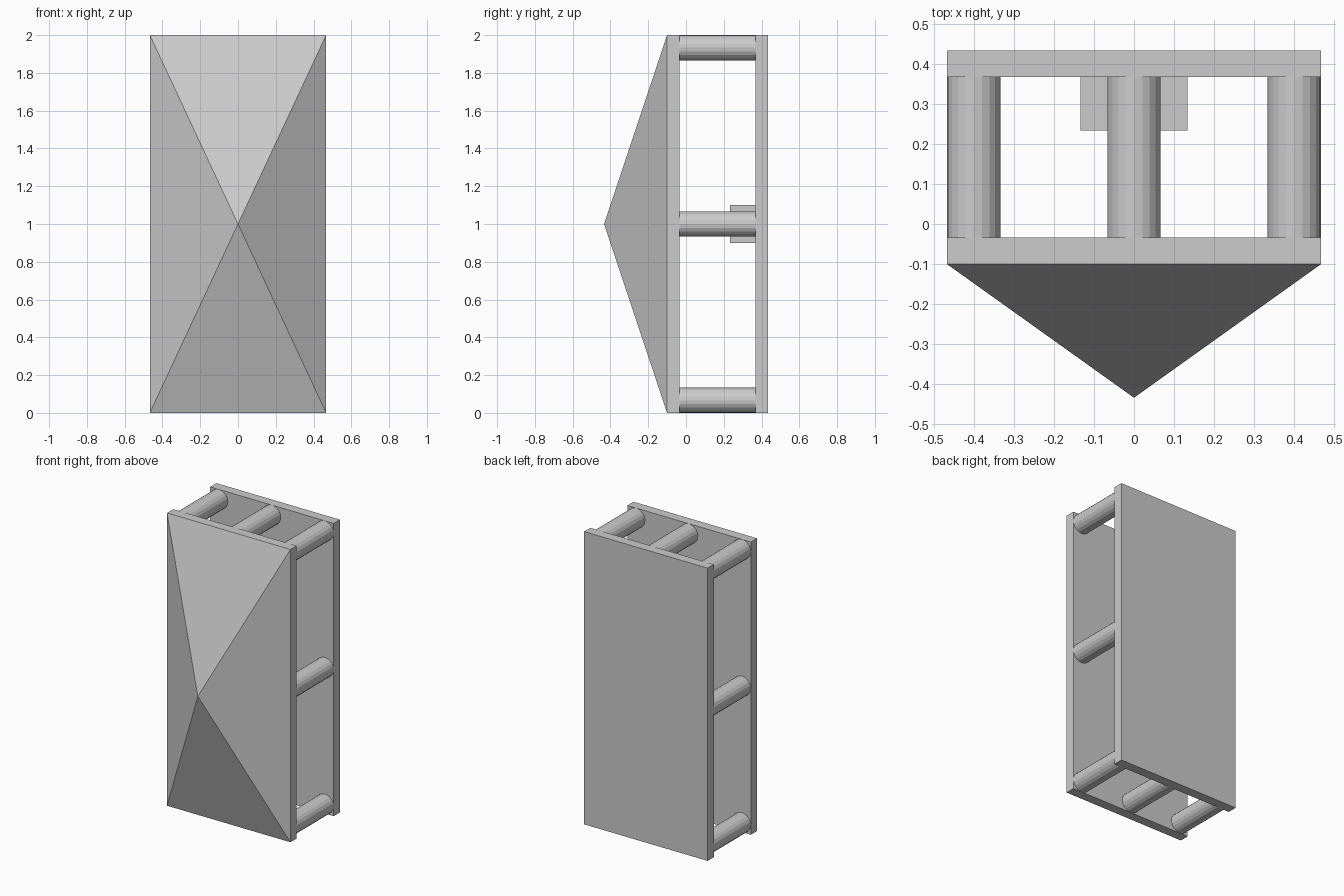
import bpy
import math

if "Cube" in bpy.data.objects:
    bpy.data.objects.remove(bpy.data.objects["Cube"])

U = 1 / 15            # design unit
HALF_W = 7 * U        # half panel width


def box(name, size, centre):
    bpy.ops.mesh.primitive_cube_add(size=1, location=centre)
    ob = bpy.context.object
    ob.name = name
    ob.scale = size
    bpy.ops.object.transform_apply(location=False, rotation=False, scale=True)
    return ob


# Front and back panels
box("front_panel", (2 * HALF_W, U, 2), (0, -U, 1))
box("back_panel", (2 * HALF_W, U, 2), (0, 6 * U, 1))

# Pyramid on the front panel
y0 = -1.5 * U
verts = [(-HALF_W, y0, 0), (HALF_W, y0, 0), (HALF_W, y0, 2), (-HALF_W, y0, 2),
         (0, -6.5 * U, 1)]
faces = [(3, 2, 1, 0), (0, 1, 4), (1, 2, 4), (2, 3, 4), (3, 0, 4)]
mesh = bpy.data.meshes.new("front_pyramid")
mesh.from_pydata(verts, [], faces)
bpy.context.collection.objects.link(bpy.data.objects.new("front_pyramid", mesh))

# Round spacers around the edge, joining the two panels
for row, z in enumerate((U, 1, 2 - U)):
    for col, x in enumerate((-6 * U, 0, 6 * U)):
        if row == 1 and col == 1:
            continue
        bpy.ops.mesh.primitive_cylinder_add(
            vertices=20, radius=U, depth=6 * U,
            location=(x, 2.5 * U, z), rotation=(math.pi / 2, 0, 0))
        bpy.context.object.name = f"spacer_{row}_{col}"

# Small block in the middle of the back panel
box("centre_block", (4 * U, 2 * U, 3 * U), (0, 4.5 * U, 1))
